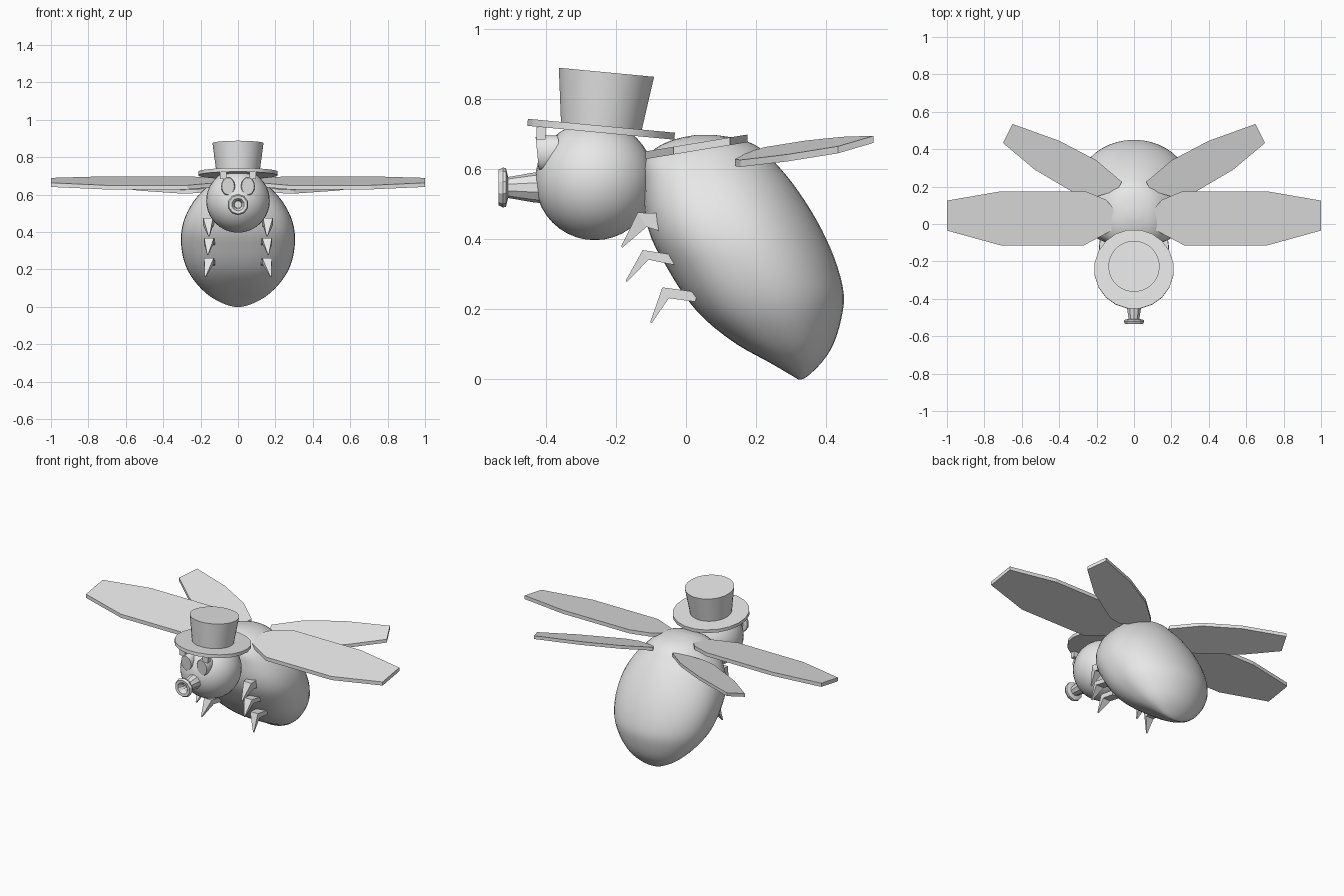
import bpy, bmesh, math
from mathutils import Vector, Matrix

if "Cube" in bpy.data.objects:
    bpy.data.objects.remove(bpy.data.objects["Cube"])

grey = bpy.data.materials.new("light grey")
grey.diffuse_color = (0.8, 0.8, 0.8, 1)
grey.use_nodes = True
grey.node_tree.nodes["Principled BSDF"].inputs["Base Color"].default_value = grey.diffuse_color


def finish(name, bm, smooth=None):
    """Turn a bmesh into a named object with tidy normals and shading."""
    bmesh.ops.recalc_face_normals(bm, faces=bm.faces)
    me = bpy.data.meshes.new(name)
    bm.to_mesh(me)
    bm.free()
    me.materials.append(grey)
    ob = bpy.data.objects.new(name, me)
    bpy.context.collection.objects.link(ob)
    if smooth:
        bpy.ops.object.select_all(action='DESELECT')
        ob.select_set(True)
        bpy.context.view_layer.objects.active = ob
        bpy.ops.object.shade_smooth_by_angle(angle=math.radians(smooth))
    return ob


def loft(name, rings, smooth=None, matrix=None):
    """Skin a list of equal-length closed rings and cap both ends."""
    bm = bmesh.new()
    rows = [[bm.verts.new(p) for p in ring] for ring in rings]
    n = len(rows[0])
    for a, b in zip(rows, rows[1:]):
        for i in range(n):
            bm.faces.new((a[i], a[(i + 1) % n], b[(i + 1) % n], b[i]))
    bm.faces.new(rows[0])
    bm.faces.new(rows[-1])
    if matrix:
        bm.transform(matrix)
    return finish(name, bm, smooth)


def lathe(name, profile, sides, matrix, smooth=None):
    """Revolve (radius, height) pairs round local z."""
    rings = [[(r * math.cos(t), r * math.sin(t), z)
              for t in [2 * math.pi * (i + 0.5) / sides for i in range(sides)]]
             for r, z in profile]
    return loft(name, rings, smooth, matrix)


def plate(name, outline, height, thick):
    """Flat tilted slab: outline is (x, y), height gives z."""
    loft(name, [[(x, y, height(x, y) + s * thick / 2) for x, y in outline]
                for s in (-1, 1)])


# Body: horizontal slices (z, front y, back y, half width), rounded at the back, flat belly
slices = [(0.0, .320, .330, .015), (.012, .300, .350, .065), (.05, .235, .388, .14),
          (.10, .145, .420, .20), (.17, .055, .442, .255), (.24, -.005, .450, .287),
          (.32, -.055, .432, .303), (.40, -.098, .400, .303), (.48, -.118, .357, .283),
          (.56, -.122, .303, .240), (.62, -.120, .252, .190), (.66, -.085, .210, .145),
          (.685, -.03, .155, .095), (.697, .03, .08, .03)]


def catmull(a, b, c, d, t):
    return [0.5 * (2 * q + (r - p) * t + (2 * p - 5 * q + 4 * r - s) * t * t
                   + (3 * q - p - 3 * r + s) * t ** 3) for p, q, r, s in zip(a, b, c, d)]


fine = []
last = len(slices) - 1
for i in range(last):
    quad = [slices[min(max(i + k, 0), last)] for k in (-1, 0, 1, 2)]
    fine += [catmull(*quad, t / 3) for t in range(3)]
fine.append(slices[last])
body_rings = []
for z, yf, yb, w in fine:
    ring = []
    for i in range(40):
        t = 2 * math.pi * i / 40
        c, s = math.cos(t), math.sin(t)
        e = 2 / 2.6 if s < 0 else 1
        x = math.copysign(abs(c) ** e, c) * w
        y = (yf + yb) / 2 + math.copysign(abs(s) ** e, s) * (yb - yf) / 2
        ring.append((x, y, z))
    body_rings.append(ring)
loft("body", body_rings, 60)

# Head
bm = bmesh.new()
bmesh.ops.create_uvsphere(bm, u_segments=32, v_segments=20, radius=.17,
                          matrix=Matrix.Translation((0, -.26, .567)))
finish("head", bm, 60)

# Trumpet snout with a flared, hollow mouth, pointing forward
forward = Matrix.Translation((0, 0, .547)) @ Matrix.Rotation(math.pi / 2, 4, 'X')
lathe("snout", [(.045, .40), (.043, .43), (.030, .507), (.055, .513), (.057, .522),
                (.050, .535), (.034, .533), (.024, .515), (.02, .48)], 10, forward, 30)

# Top hat: brim and flared crown, tipped backward
hat = Matrix.Translation((0, -.242, .713)) @ Matrix.Rotation(math.radians(-5.4), 4, 'X')
lathe("hat_brim", [(.213, -.01), (.213, .01)], 20, hat, 30)
lathe("hat_crown", [(.115, 0), (.137, .163)], 32, hat, 30)

front_wing = [(.11, .085), (.15, .13), (.26, .175), (.71, .175), (1, .125),
              (1, -.035), (.71, -.115), (.27, -.115), (.11, -.03)]
back_wing = [(.065, .225), (.20, .34), (.40, .445), (.65, .535), (.70, .433),
             (.53, .29), (.30, .155), (.22, .14), (.09, .18)]
# Legs: root, knee and tip as (x, y, z)
legs = {"upper": [(.15, -.05, .445), (.160, -.125, .455), (.155, -.183, .378)],
        "middle": [(.15, -.03, .34), (.155, -.115, .355), (.162, -.17, .28)],
        "lower": [(.15, .03, .235), (.155, -.058, .247), (.175, -.10, .162)]}
leg_width = (.028, .026, .003)
leg_depth = {"upper": (.028, .024, .003), "middle": (.014, .016, .003),
             "lower": (.014, .018, .003)}

for side, sx in (("right", 1), ("left", -1)):
    # Wings
    plate(side + "_front_wing", [(sx * x, y) for x, y in front_wing],
          lambda x, y: .658 + .165 * y, .022)
    plate(side + "_back_wing", [(sx * x, y) for x, y in back_wing],
          lambda x, y: .600 + .255 * y - .08 * abs(x), .02)

    # Bent, pointed legs
    for level, path in legs.items():
        rings = []
        for k, p in enumerate(path):
            w, d = leg_width[k], leg_depth[level][k]
            across = Vector((0, .25 if k == 0 else -.6, 1)).normalized() * d
            wide = Vector((w, 0, 0))
            c = Vector((sx * p[0], p[1], p[2]))
            rings.append([c + a * wide + b * across
                          for a, b in ((-1, -1), (1, -1), (1, 1), (-1, 1))])
        loft(side + "_" + level + "_leg", rings)

    # Oval eye plates standing on the face
    eye_rings = []
    for y, k in ((-.36, 1), (-.418, 1), (-.424, .9)):
        eye_rings.append([(sx * .053 + .037 * k * math.cos(t),
                           y - .10 * (.645 - (.645 + .05 * k * math.sin(t))) * -1,
                           .645 + .05 * k * math.sin(t))
                          for t in [2 * math.pi * i / 20 for i in range(20)]])
    loft(side + "_eye", eye_rings, 40)

    # Small brow block under the brim
    bm = bmesh.new()
    bmesh.ops.create_cube(bm, size=1, matrix=Matrix.Translation((sx * .078, -.413, .702))
                          @ Matrix.Diagonal((.035, .026, .036, 1)))
    finish(side + "_brow", bm)
